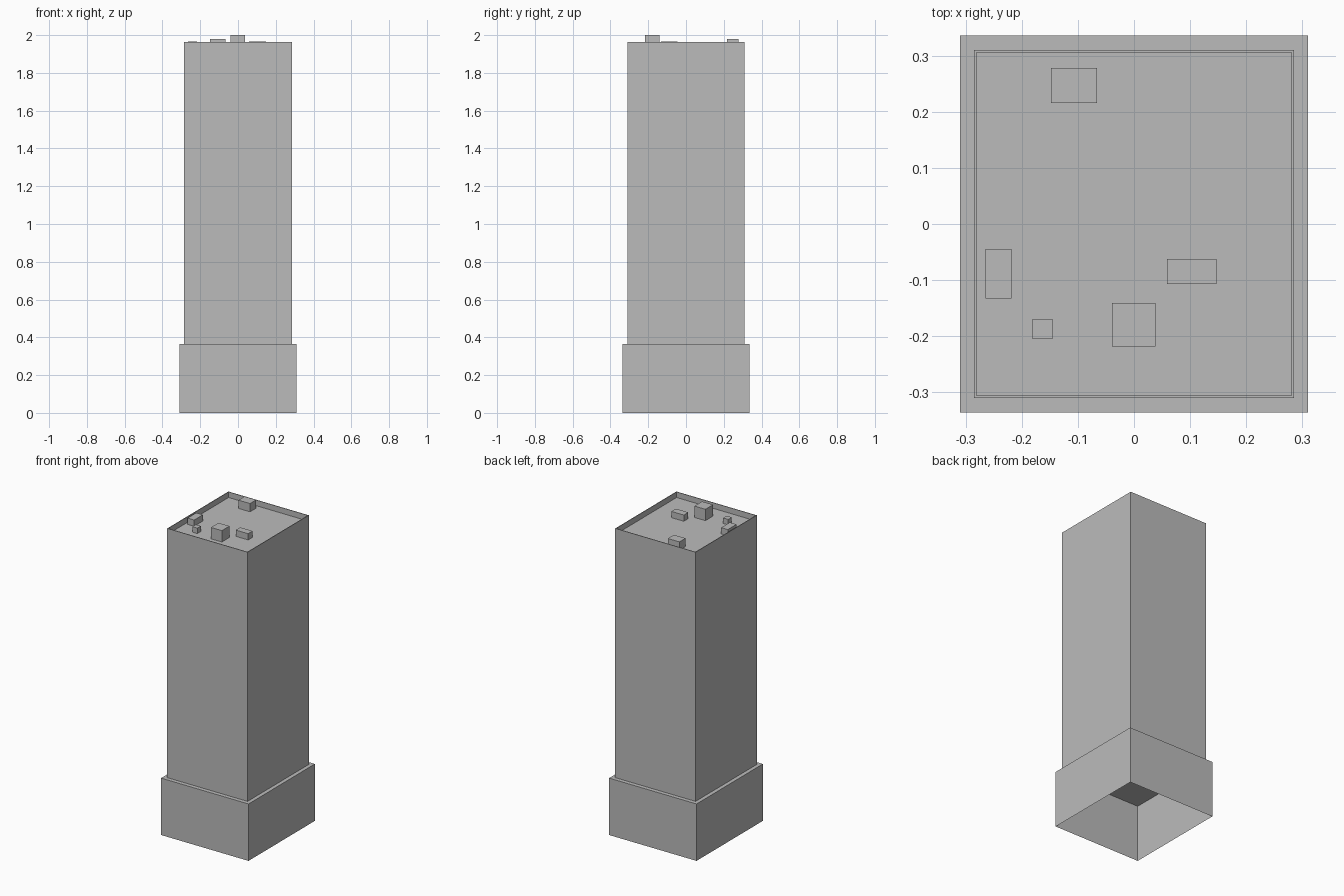
import bpy
import bmesh
from mathutils import Matrix, Vector

if "Cube" in bpy.data.objects:
    bpy.data.objects.remove(bpy.data.objects["Cube"], do_unlink=True)

grey = bpy.data.materials.new("concrete_grey")
grey.use_nodes = True
colour = (0.5, 0.5, 0.5, 1)
grey.diffuse_color = colour
grey.node_tree.nodes["Principled BSDF"].inputs["Base Color"].default_value = colour


def open_box(name, x, y, z, parapet=None):
    """Flat-sided box without a floor; parapet = (wall thickness, roof depth)."""
    bm = bmesh.new()
    low, high = (Vector(p) for p in zip(x, y, z))
    place = Matrix.Translation((low + high) / 2) @ Matrix.Diagonal((*(high - low), 1))
    bmesh.ops.create_cube(bm, size=1, matrix=place)
    bm.normal_update()
    floor = [f for f in bm.faces if f.normal.z < -0.5]
    bmesh.ops.delete(bm, geom=floor, context="FACES")
    if parapet:
        # Inset the top, then sink the roof straight down inside the rim
        thickness, depth = parapet
        roof = next(f for f in bm.faces if f.normal.z > 0.5)
        bmesh.ops.inset_region(bm, faces=[roof], thickness=thickness)
        sunk = bmesh.ops.extrude_discrete_faces(bm, faces=[roof])["faces"][0]
        bmesh.ops.translate(bm, verts=sunk.verts, vec=(0, 0, -depth))
    mesh = bpy.data.meshes.new(name)
    bm.to_mesh(mesh)
    bm.free()
    mesh.materials.append(grey)
    obj = bpy.data.objects.new(name, mesh)
    bpy.context.collection.objects.link(obj)
    return obj


# Podium and tower shaft with its parapet
base_top, rim, roof_depth = 0.365, 1.963, 0.036
open_box("podium", (-0.31, 0.31), (-0.336, 0.336), (0, base_top))
open_box("tower", (-0.285, 0.285), (-0.31, 0.31), (base_top, rim), (0.006, roof_depth))

# Rooftop plant boxes: x range, y range, top height
roof_units = {
    "stair_housing": ((-0.039, 0.038), (-0.218, -0.141), 2.0),
    "rear_vent_unit": ((-0.148, -0.066), (0.216, 0.278), 1.98),
    "left_vent_unit": ((0.059, 0.147), (-0.107, -0.062), 1.967),
    "right_vent_unit": ((-0.265, -0.218), (-0.133, -0.045), 1.967),
    "small_vent": ((-0.181, -0.145), (-0.205, -0.169), 1.962),
}
for name, (x, y, top) in roof_units.items():
    open_box(name, x, y, (rim - roof_depth, top))
